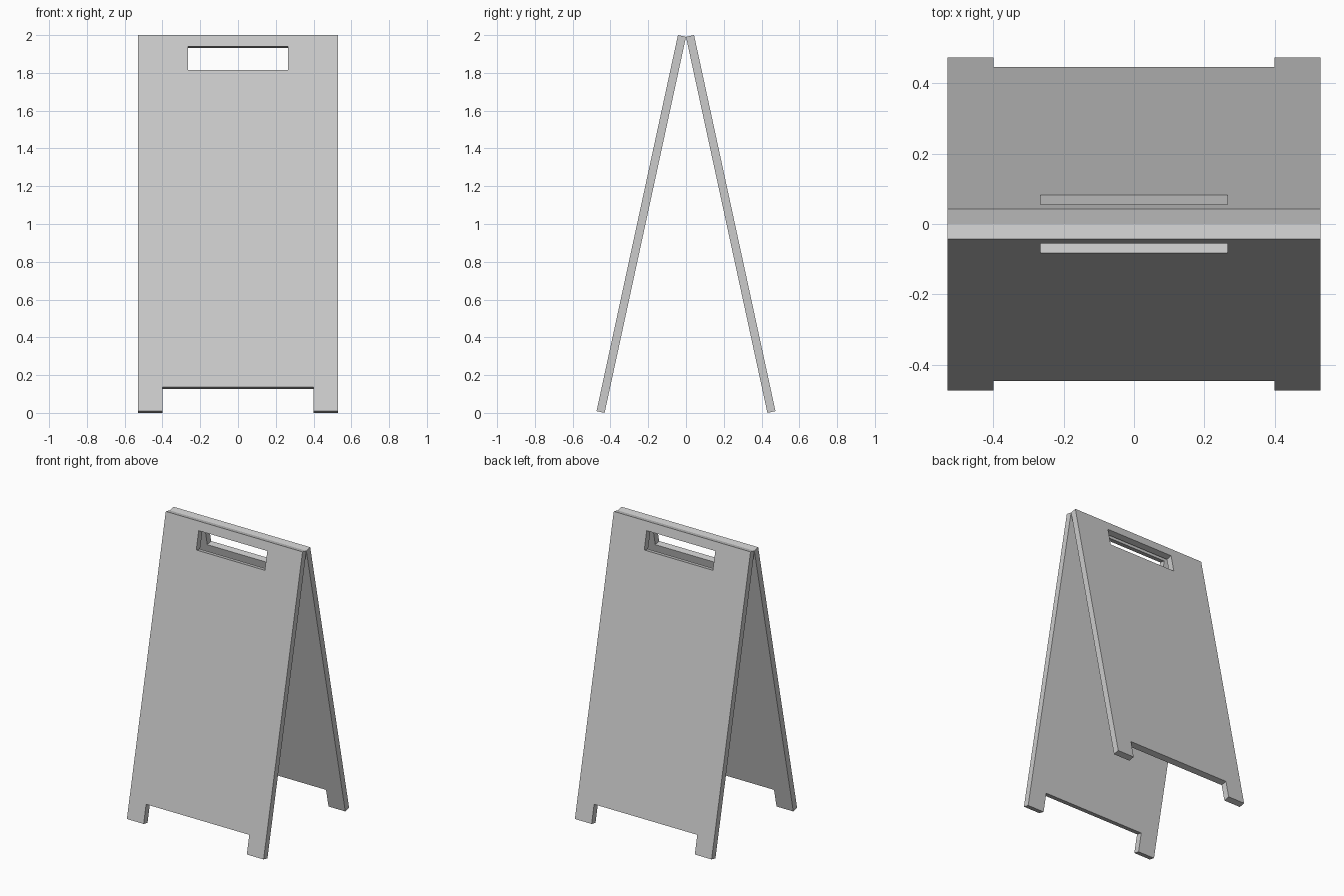
import bpy, bmesh, math
from mathutils import Matrix

if "Cube" in bpy.data.objects:
    bpy.data.objects.remove(bpy.data.objects["Cube"])

THICK, LENGTH = 0.0436, 2.037
TILT = math.atan2(0.431, 1.9908)

# Grid lines of the board: across, and down from the hinge edge
XS = [-0.53, -0.4, -0.266, 0.266, 0.4, 0.53]
ZS = [0, -0.061, -0.189, -1.907, -LENGTH]
# Empty cells (column, row): handle slot, and the gap between the feet
HOLES = {(2, 1), (1, 3), (2, 3), (3, 3)}


def make_board(name, turn):
    bm = bmesh.new()
    for i in range(len(XS) - 1):
        for j in range(len(ZS) - 1):
            if (i, j) in HOLES:
                continue
            x0, x1, z0, z1 = XS[i], XS[i + 1], ZS[j], ZS[j + 1]
            bm.faces.new([bm.verts.new((x, 0, z)) for x, z in
                          ((x0, z0), (x1, z0), (x1, z1), (x0, z1))])
    bmesh.ops.remove_doubles(bm, verts=bm.verts[:], dist=1e-5)
    # Thicken the sheet outward
    ext = bmesh.ops.extrude_face_region(bm, geom=bm.faces[:], use_keep_orig=True)
    moved = [g for g in ext["geom"] if isinstance(g, bmesh.types.BMVert)]
    bmesh.ops.translate(bm, verts=moved, vec=(0, -THICK, 0))
    bmesh.ops.recalc_face_normals(bm, faces=bm.faces[:])
    # Lean the board from the shared top edge
    bm.transform(Matrix.Rotation(turn, 4, 'Z')
                 @ Matrix.Translation((0, 0, LENGTH * math.cos(TILT)))
                 @ Matrix.Rotation(-TILT, 4, 'X'))
    mesh = bpy.data.meshes.new(name)
    bm.to_mesh(mesh)
    bm.free()
    bpy.context.collection.objects.link(bpy.data.objects.new(name, mesh))


# Two mirrored leaning boards
make_board("front_board", 0)
make_board("back_board", math.pi)
